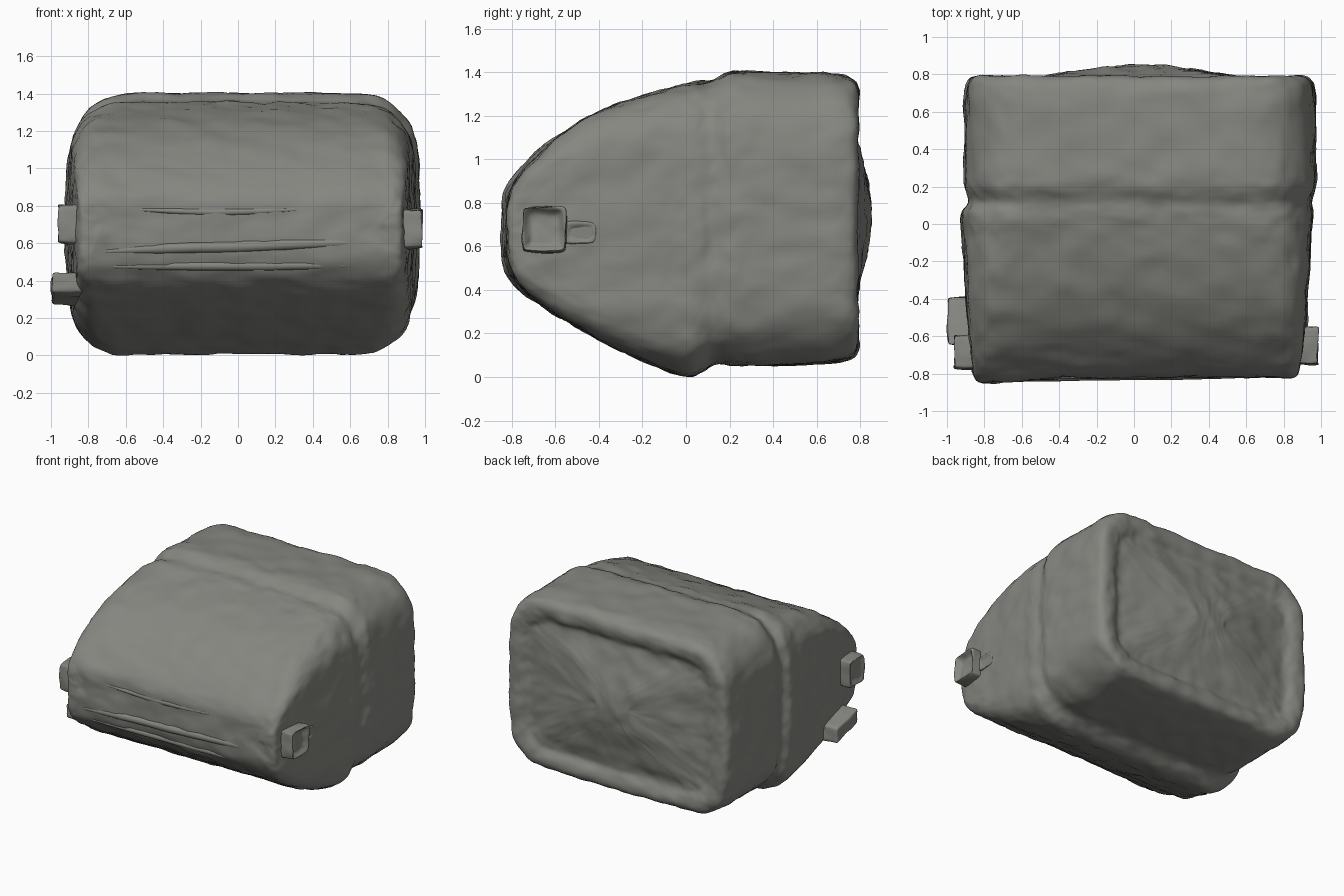
import bpy, bmesh, math
from mathutils import Vector

if "Cube" in bpy.data.objects:
    bpy.data.objects.remove(bpy.data.objects["Cube"])

mat = bpy.data.materials.new("stone_grey")
mat.diffuse_color = (0.24, 0.24, 0.22, 1)
mat.use_nodes = True
mat.node_tree.nodes["Principled BSDF"].inputs["Base Color"].default_value = mat.diffuse_color
clouds = bpy.data.textures.new("surface_lumps", 'CLOUDS')
clouds.noise_scale = 0.14


def finish(name, bm, subdiv=2, lumps=0.02):
    bmesh.ops.recalc_face_normals(bm, faces=bm.faces)
    mesh = bpy.data.meshes.new(name)
    bm.to_mesh(mesh)
    bm.free()
    ob = bpy.data.objects.new(name, mesh)
    bpy.context.collection.objects.link(ob)
    mesh.materials.append(mat)
    for p in mesh.polygons:
        p.use_smooth = True
    s = ob.modifiers.new("soften", 'SUBSURF')
    s.levels = s.render_levels = subdiv
    d = ob.modifiers.new("lumps", 'DISPLACE')
    d.texture = clouds
    d.strength = lumps
    d.mid_level = 0.5
    return ob


def warp(p):
    """Bow the side walls and hollow the nose slightly towards its middle."""
    x, y, z = p
    x = 0.03 + (x - 0.03) * (1.01 - 0.05 * ((z - 0.72) / 0.7) ** 2)
    nose = max(0, min(1, (-0.35 - y) / 0.4))
    y += 0.035 * nose * min(1, max(0, (x + 0.82) / 0.5))
    return Vector((x, y, z))


def ring(y, lo, hi, hw, r):
    """Rounded rectangle in the xz plane with evenly divided sides."""
    cx = 0.032 if y > 0.1 else 0.015
    r = min(r, (hi - lo) * 0.45)
    cz, hz = (lo + hi) / 2, (hi - lo) / 2
    corners = []
    for k, (sx, sz) in enumerate([(1, 1), (-1, 1), (-1, -1), (1, -1)]):
        corners.append([Vector((cx + sx * (hw - r) + r * math.cos(a), y,
                                cz + sz * (hz - r) + r * math.sin(a)))
                        for a in [math.pi / 2 * (k + i / 5) for i in range(6)]])
    pts = []
    for k in range(4):
        pts += corners[k]
        a, b = corners[k][-1], corners[(k + 1) % 4][0]
        pts += [a.lerp(b, i / 8) for i in range(1, 8)]
    return [warp(p) for p in pts]


# Body: sections from nose to back (y, bottom, top, half width, corner radius)
sections = [
    (-0.853, 0.66, 0.74, 0.74, 0.03), (-0.855, 0.59, 0.79, 0.81, 0.05),
    (-0.85, 0.53, 0.83, 0.84, 0.06), (-0.83, 0.465, 0.88, 0.86, 0.07),
    (-0.78, 0.40, 0.945, 0.87, 0.08), (-0.70, 0.34, 1.03, 0.88, 0.10),
    (-0.60, 0.28, 1.11, 0.89, 0.11), (-0.45, 0.195, 1.20, 0.90, 0.14),
    (-0.30, 0.12, 1.26, 0.91, 0.17), (-0.15, 0.055, 1.305, 0.92, 0.21),
    (-0.04, 0.012, 1.335, 0.925, 0.24), (0.02, 0.0, 1.35, 0.93, 0.25),
    (0.07, 0.025, 1.355, 0.93, 0.26), (0.11, 0.055, 1.355, 0.905, 0.27),
    (0.15, 0.065, 1.375, 0.915, 0.28), (0.20, 0.06, 1.40, 0.935, 0.29),
    (0.26, 0.055, 1.405, 0.93, 0.29), (0.45, 0.055, 1.395, 0.93, 0.29),
    (0.65, 0.065, 1.395, 0.93, 0.28), (0.74, 0.075, 1.38, 0.925, 0.27),
    (0.78, 0.095, 1.355, 0.905, 0.25), (0.795, 0.14, 1.31, 0.86, 0.22),
    (0.785, 0.20, 1.25, 0.79, 0.18), (0.755, 0.235, 1.21, 0.75, 0.15),
    (0.765, 0.29, 1.16, 0.68, 0.13), (0.79, 0.40, 1.06, 0.50, 0.12),
    (0.83, 0.56, 0.92, 0.26, 0.10), (0.85, 0.66, 0.82, 0.12, 0.05)]
bm = bmesh.new()
loops = [[bm.verts.new(p) for p in ring(*s)] for s in sections]
for a, b in zip(loops, loops[1:]):
    for i in range(len(a)):
        j = (i + 1) % len(a)
        bm.faces.new((a[i], a[j], b[j], b[i]))
# Caps: strips from top edge to bottom edge, plus the two ends
for cap in (loops[0], loops[-1]):
    for i in range(18):
        bm.faces.new((cap[i], cap[i + 1], cap[43 - i], cap[44 - i]))
    bm.faces.new(cap[18:27])
    bm.faces.new(cap[44:] + cap[:1])
finish("body", bm, 2, 0.03)


def block(name, lo, hi, side, depth=0.05, slant=0):
    """Softened block with a hollow outer face, optionally tilted along y."""
    bm = bmesh.new()
    bmesh.ops.create_cube(bm, size=1)
    for v in bm.verts:
        tilt = -slant * v.co.y
        v.co = Vector([(l + h) / 2 + c * (h - l) for l, h, c in zip(lo, hi, v.co)])
        v.co.z += tilt
    bm.normal_update()
    if depth:
        face = max(bm.faces, key=lambda f: f.normal.x * side)
        bmesh.ops.inset_region(bm, faces=[face], thickness=0.05)
        bmesh.ops.translate(bm, verts=face.verts, vec=(-side * depth, 0, 0))
    bmesh.ops.bevel(bm, geom=bm.edges[:], offset=0.022, segments=2,
                    affect='EDGES', profile=0.5)
    finish(name, bm, 2, 0.03)


# Side knobs
block("right_knob", (0.84, -0.755, 0.575), (1.0, -0.55, 0.785), 1)
block("right_knob_rear", (0.84, -0.57, 0.61), (0.94, -0.41, 0.715), 1, 0.03)
block("left_knob", (-0.975, -0.775, 0.60), (-0.80, -0.59, 0.81), -1, 0.03)
block("left_lower_lug", (-1.0, -0.65, 0.30), (-0.78, -0.39, 0.42), -1, 0, 0.07)


def bead(name, pts, radius):
    """Thin tapered ridge pressed along the surface."""
    bm = bmesh.new()
    rings = []
    for i, p in enumerate(pts):
        r = radius * (0.35 if i in (0, len(pts) - 1) else 1)
        rings.append([bm.verts.new(warp((p[0], p[1] + r * math.cos(a), p[2] + r * math.sin(a))))
                      for a in [k * math.pi / 4 for k in range(8)]])
    for a, b in zip(rings, rings[1:]):
        for i in range(8):
            bm.faces.new((a[i], a[(i + 1) % 8], b[(i + 1) % 8], b[i]))
    bm.faces.new(rings[0])
    bm.faces.new(rings[-1])
    finish(name, bm, 2, 0.01)


# Lip and crease across the nose
bead("nose_lip", [(-0.80, -0.835, 0.55), (-0.4, -0.838, 0.575), (0, -0.838, 0.58),
                  (0.4, -0.838, 0.60), (0.84, -0.83, 0.61)], 0.034)
bead("nose_crease", [(-0.65, -0.84, 0.785), (-0.2, -0.842, 0.765),
                     (0.1, -0.842, 0.77), (0.42, -0.84, 0.785)], 0.022)
bead("nose_lower_edge", [(-0.80, -0.815, 0.475), (-0.2, -0.815, 0.48),
                         (0.3, -0.815, 0.48), (0.84, -0.815, 0.49)], 0.03)
